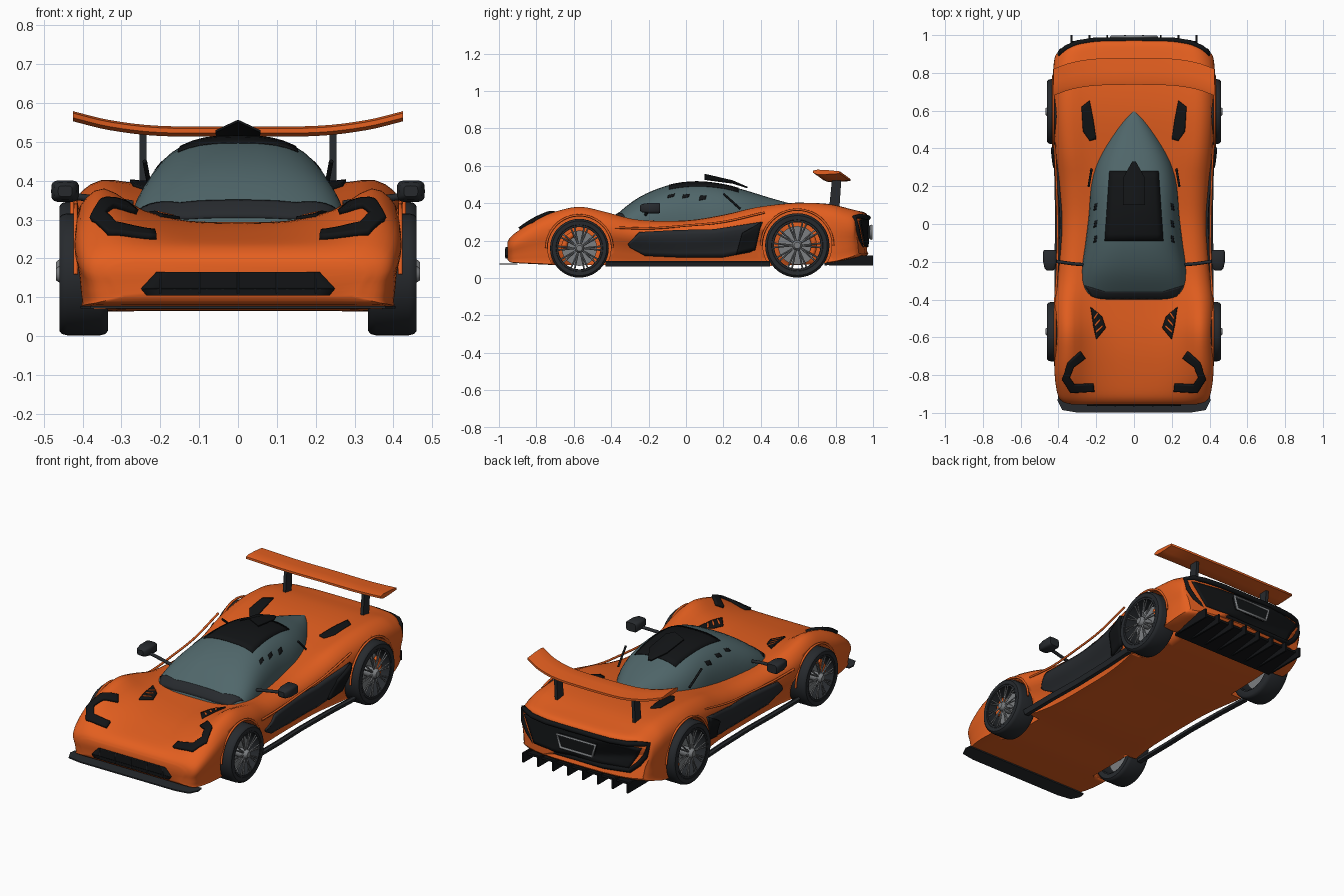
import bpy, math
from mathutils import Vector
from mathutils.bvhtree import BVHTree

if "Cube" in bpy.data.objects:
    bpy.data.objects.remove(bpy.data.objects["Cube"])


def material(name, rgb):
    m = bpy.data.materials.new(name)
    m.diffuse_color = (*rgb, 1)
    m.use_nodes = True
    m.node_tree.nodes["Principled BSDF"].inputs["Base Color"].default_value = m.diffuse_color
    return m


ORANGE = material("orange_paint", (0.78, 0.115, 0.014))
GLASS = material("tinted_glass", (0.08, 0.135, 0.145))
DARK = material("carbon", (0.006, 0.007, 0.008))
RUBBER = material("rubber", (0.02, 0.023, 0.027))
METAL = material("metal", (0.2, 0.21, 0.22))


def mesh(name, verts, faces, mat, angle=40):
    me = bpy.data.meshes.new(name)
    me.from_pydata([tuple(v) for v in verts], [], faces)
    ob = bpy.data.objects.new(name, me)
    bpy.context.collection.objects.link(ob)
    bpy.context.view_layer.objects.active = ob
    bpy.ops.object.mode_set(mode='EDIT')
    bpy.ops.mesh.select_all(action='SELECT')
    bpy.ops.mesh.normals_make_consistent(inside=False)
    bpy.ops.object.mode_set(mode='OBJECT')
    me.materials.append(mat)
    me.polygons.foreach_set("use_smooth", [True] * len(me.polygons))
    me.set_sharp_from_angle(angle=math.radians(angle))
    return ob


def spline(pts, n):
    P = [Vector(p) for p in pts]
    P = [2 * P[0] - P[1]] + P + [2 * P[-1] - P[-2]]
    out = []
    for a, b, c, d in zip(P, P[1:], P[2:], P[3:]):
        for i in range(n):
            t = i / n
            out.append(0.5 * (2 * b + (c - a) * t + (2 * a - 5 * b + 4 * c - d) * t * t
                              + (3 * b - a - 3 * c + d) * t ** 3))
    return out + [P[-2]]


def loft(name, rings, mat, loop=False):
    n, k = len(rings[0]), len(rings)
    faces = [(i * n + j, i * n + (j + 1) % n, (i + 1) % k * n + (j + 1) % n, (i + 1) % k * n + j)
             for i in range(k if loop else k - 1) for j in range(n)]
    if not loop:
        faces += [tuple(range(n)), tuple(range((k - 1) * n, k * n))]
    return mesh(name, [v for r in rings for v in r], faces, mat)


def prism(name, outline, a, b, axis, mat):
    place = {'x': lambda u, v, t: (t, u, v), 'y': lambda u, v, t: (u, t, v), 'z': lambda u, v, t: (u, v, t)}[axis]
    return loft(name, [[place(u, v, t) for u, v in outline] for t in (a, b)], mat)


def lathe(name, profile, y, z, mat, seg=40):
    return loft(name, [[(x, y + r * math.cos(i * math.tau / seg), z + r * math.sin(i * math.tau / seg))
                        for x, r in profile] for i in range(seg)], mat, loop=True)


def tube(name, paths, r, mat, cyclic=False, res=2):
    cu = bpy.data.curves.new(name, 'CURVE')
    cu.dimensions, cu.bevel_depth, cu.bevel_resolution, cu.use_fill_caps = '3D', r, res, True
    for path in paths:
        sp = cu.splines.new('POLY')
        sp.points.add(len(path) - 1)
        for p, q in zip(sp.points, path):
            p.co = (*q, 1)
        sp.use_cyclic_u = cyclic
    tmp = bpy.data.objects.new(name + "_path", cu)
    me = bpy.data.meshes.new_from_object(tmp)
    bpy.data.objects.remove(tmp)
    me.materials.clear()
    me.materials.append(mat)
    bpy.context.collection.objects.link(bpy.data.objects.new(name, me))


def patch(name, rail_a, rail_b, tree, d, mat, off=0.002, thick=0.012, n=6):
    """Panel between two rails, draped on a surface along direction d."""
    d = Vector(d)
    sub = lambda r: [Vector(a).lerp(Vector(b), i / n) for a, b in zip(r, r[1:]) for i in range(n)] + [Vector(r[-1])]
    A, B = sub(rail_a), sub(rail_b)
    verts, ok = [], []
    for a, b in zip(A, B):
        for i in range(n + 1):
            p = a.lerp(b, i / n)
            hit = tree.ray_cast(p - d * 2, d)[0]
            ok.append(hit is not None)
            verts.append((hit or p) - d * off)
    w = n + 1
    faces = [(i * w + j, i * w + j + 1, i * w + w + j + 1, i * w + w + j) for i in range(len(A) - 1) for j in range(n)]
    ob = mesh(name, verts, [f for f in faces if all(ok[v] for v in f)], mat)
    m = ob.modifiers.new("thickness", 'SOLIDIFY')
    m.thickness, m.offset = thick, 0


def tree_of(ob):
    bpy.context.view_layer.update()
    return BVHTree.FromObject(ob, bpy.context.evaluated_depsgraph_get())


# Body shell: stations of y, floor z, sill width, shoulder width, fender z, centre z
stations = [(-.955, .10, .30, .33, .19, .19), (-.94, .085, .36, .38, .215, .215), (-.90, .08, .385, .405, .25, .238),
            (-.80, .075, .40, .42, .315, .26), (-.68, .07, .40, .42, .36, .28), (-.56, .07, .40, .42, .38, .29),
            (-.42, .07, .37, .42, .35, .293), (-.25, .065, .345, .40, .31, .295), (0, .065, .34, .385, .305, .305),
            (.2, .065, .345, .395, .335, .335), (.38, .065, .37, .415, .378, .36), (.58, .07, .41, .43, .40, .385),
            (.75, .08, .42, .43, .395, .385), (.88, .10, .41, .425, .37, .365), (.955, .115, .395, .415, .35, .35),
            (.975, .13, .375, .40, .325, .325)]
rings = []
for y, zb, wl, w, zf, zc in spline(stations, 4):
    h, c = zf - zb, zf - zc
    half = spline([(0, zb), (wl * .6, zb), (wl * .97, zb), (wl, zb + .07 * h), (wl + (w - wl) * .4, zb + .35 * h),
                   (w, zb + .62 * h), (w * .965, zb + .86 * h), (w * .82, zf), (w * .58, zc + .38 * c),
                   (w * .3, zc + .06 * c), (0, zc)], 3)
    # The tail curves forward towards its corners
    sweep = lambda x: y - .07 * min(1, max(0, (y - .8) / .18)) * min(1, abs(x) / .4) ** 4
    rings.append([(x, sweep(x), z) for x, z in half] + [(-x, sweep(x), z) for x, z in half[-2:0:-1]])
body = loft("body_shell", rings, ORANGE)

# Wheel arches cut out of the body
WHEELS = [("front", -.57, .157), ("rear", .595, .172)]
for end, y, r in WHEELS:
    for s in (1, -1):
        cut = prism("arch_cutter", [(y + (r + .012) * math.cos(i * math.tau / 40), r + .003 + (r + .012) * math.sin(i * math.tau / 40))
                                    for i in range(40)], s * .31, s * .6, 'x', DARK)
        cut.hide_render = True
        m = body.modifiers.new("arch", 'BOOLEAN')
        m.operation, m.object, m.solver = 'DIFFERENCE', cut, 'EXACT'
        bpy.context.view_layer.objects.active = body
        bpy.ops.object.modifier_apply(modifier=m.name)
        bpy.data.objects.remove(cut)

# Glass canopy, teardrop in plan
rings = []
for y, w, zt in spline([(-.40, .23, .30), (-.37, .27, .34), (-.25, .278, .432), (-.1, .258, .494), (.05, .24, .515),
                        (.2, .23, .50), (.33, .20, .465), (.46, .135, .425), (.55, .075, .40), (.6, .02, .385)], 4):
    ring = []
    for i in range(25):
        a = math.pi * i / 24
        c, sn = math.cos(a), max(0, math.sin(a))
        ring.append((w * math.copysign(abs(c) ** .72, c), y, .26 + (zt - .26) * sn ** .75))
    rings.append(ring)
canopy = loft("canopy", rings, GLASS)
body_tree, glass_tree = tree_of(body), tree_of(canopy)
DOWN, BACK, FWD = (0, 0, -1), (0, 1, 0), (0, -1, 0)

# Roof panel, scoop and windscreen cowl
patch("roof_panel", [(-.155, -.09, 0), (-.13, .28, 0)], [(.155, -.09, 0), (.13, .28, 0)], glass_tree, DOWN, DARK, .001, .003, 10)
loft("roof_scoop", [[(-w, y, b - .006), (-w, y, b), (0, y, t), (w, y, b), (w, y, b - .006), (0, y, t - .006)]
                    for y, w, b, t in ((.1, .058, .53, .557), (.25, .055, .51, .522), (.33, .01, .485, .487))], DARK)
patch("windscreen_cowl", [(-.262, -.325, 0), (-.15, -.36, 0), (.15, -.36, 0), (.262, -.325, 0)],
      [(-.22, -.392, 0), (-.13, -.398, 0), (.13, -.398, 0), (.22, -.392, 0)], glass_tree, DOWN, RUBBER, .001, .004)

# Front grille and splitter
for name, a, za, b, zb in (("front_grille", .21, .165, .25, .122), ("front_grille_lower", .25, .122, .235, .104)):
    patch(name, [(-a, 0, za), (a, 0, za)], [(-b, 0, zb), (b, 0, zb)], body_tree, BACK, DARK, .003, .012, 12)
tube("grille_bars", [[(x, -.967, .11), (x, -.964, .163)] for x in (-.2, -.1, 0, .1, .2)], .002, RUBBER)
prism("front_splitter", [(-.40, -.9), (-.405, -.935), (-.38, -.985), (-.3, -.998), (.3, -.998), (.38, -.985), (.405, -.935), (.40, -.9)],
      .071, .078, 'z', RUBBER)

# Rear grille, light frame, plate surround and diffuser
patch("rear_grille", [(-.37, 0, .305), (-.2, 0, .315), (.2, 0, .315), (.37, 0, .305)],
      [(-.29, 0, .17), (-.15, 0, .165), (.15, 0, .165), (.29, 0, .17)], body_tree, FWD, DARK, .002, .012, 8)
frame = []
for x, z in ((-.2, .322), (-.3, .325), (-.36, .33), (-.395, .325), (-.385, .26), (-.35, .21), (-.3, .165), (-.15, .155)):
    hit = body_tree.ray_cast(Vector((x, 3, z)), Vector(FWD))[0]
    frame.append((x, hit.y + .007 if hit else .89, z))
tube("rear_light_frame", [frame + [(-x, y, z) for x, y, z in frame[::-1]]], .014, DARK, True, 1)
tube("plate_surround", [[(-.12, .99, .28), (.12, .99, .28), (.1, .99, .21), (-.1, .99, .21)]], .008, METAL, True)
prism("plate_panel", [(-.12, .28), (.12, .28), (.1, .21), (-.1, .21)], .97, .988, 'y', DARK)
prism("diffuser_floor", [(.74, .066), (.97, .1), (.97, .112), (.74, .08)], -.33, .33, 'x', DARK)
for i in range(8):
    x = -.33 + i * .66 / 7
    prism("diffuser_fin", [(.76, .066), (1.0, .066), (1.0, .12), (.9, .12)], x - .005, x + .005, 'x', DARK)

# Rear wing swept and raised at the tips
half = spline([(0, .81, .524), (.2, .805, .526), (.33, .785, .541), (.425, .752, .564)], 4)
span = [Vector((-p.x, p.y, p.z)) for p in half[:0:-1]] + half
loft("rear_wing", [[(p.x, p.y + u, p.z + v) for u, v in
                    ((-.072, .010), (-.05, .015), (0, .013), (.07, .006), (.07, -.006), (0, -.01), (-.05, -.011), (-.072, -.002))]
                   for p in span], ORANGE)

for s in (1, -1):
    F = lambda pts: [(s * x, y, z) for x, y, z in pts]
    side = "right" if s > 0 else "left"
    prism(side + "_wing_strut", [(.765, .37), (.82, .37), (.83, .52), (.78, .52)], s * .236, s * .254, 'x', RUBBER)

    # C-shaped headlight draped over the nose
    patch(side + "_headlight", F([(.26, -.71, 0), (.32, -.755, 0), (.342, -.81, 0), (.315, -.85, 0), (.215, -.845, 0)]),
          F([(.285, -.675, 0), (.352, -.735, 0), (.378, -.82, 0), (.335, -.89, 0), (.21, -.885, 0)]), body_tree, DOWN, DARK, .005, .02)

    # Hood louvres and rear deck vents
    patch(side + "_hood_vent", F([(.15, -.55, 0), (.17, -.49, 0), (.23, -.44, 0)]),
          F([(.2, -.61, 0), (.215, -.54, 0), (.225, -.47, 0)]), body_tree, DOWN, DARK)
    for k in range(3):
        y = -.565 + k * .035
        patch(side + "_hood_slat", F([(.165 + k * .012, y + .02, 0), (.2 + k * .006, y - .012, 0)]),
              F([(.168 + k * .012, y + .03, 0), (.203 + k * .006, y - .002, 0)]), body_tree, DOWN, ORANGE, .006, .008, 2)
    patch(side + "_deck_vent", F([(.2, .45, 0), (.215, .55, 0), (.235, .655, 0)]),
          F([(.235, .44, 0), (.27, .49, 0), (.278, .62, 0)]), body_tree, DOWN, DARK, .003, .01)
    for y in (-.08, .0, .09):
        patch(side + "_glass_dot", F([(.2, y - .015, 0), (.195, y + .02, 0)]), F([(.214, y - .02, 0), (.208, y + .015, 0)]),
              glass_tree, DOWN, DARK, .001, .002, 3)
    tube(side + "_canopy_fin", [F([(.225, .29, .37), (.24, .2, .45)])], .006, DARK)

    # Side intake panel, flying blade and sill
    patch(side + "_side_panel", F([(0, -.31, .18), (0, -.25, .245), (0, -.05, .255), (0, .15, .26), (0, .41, .30)]),
          F([(0, -.30, .165), (0, -.22, .12), (0, -.05, .112), (0, .2, .112), (0, .35, .14)]), body_tree, (-s, 0, 0), RUBBER, .005)
    patch(side + "_intake", F([(0, .30, .24), (0, .405, .30)]), F([(0, .27, .13), (0, .37, .15)]), body_tree, (-s, 0, 0), DARK, .014, .02)
    tube(side + "_side_blade", [spline(F([(.415, -.38, .27), (.405, -.2, .265), (.405, 0, .28), (.41, .2, .30), (.42, .42, .35)]), 5)], .006, ORANGE)
    loft(side + "_sill", [[(s * (x - .025), y, .062), (s * (x - .025), y, .078), (s * x, y, .092), (s * (x + .012), y, .085), (s * x, y, .06)]
                          for x, y in ((.41, -.43), (.41, -.2), (.405, .0), (.41, .25), (.42, .45))], RUBBER)

    # Door mirror
    soft = lambda v: math.copysign(abs(v) ** .5, v)
    loft(side + "_mirror", [[(s * .445 + a * .036 * soft(math.cos(i * math.tau / 20)), y, .373 + a * .028 * soft(math.sin(i * math.tau / 20)))
                             for i in range(20)] for y, a in ((-.245, .5), (-.235, .8), (-.2, 1), (-.145, 1), (-.138, .85))], RUBBER)
    tube(side + "_mirror_stalk", [F([(.27, -.215, .34), (.33, -.21, .35), (.43, -.195, .36)])], .009, RUBBER)

    # Wheels: tyre, rim, disc, spokes, hub, caliper and arch lip
    for end, y, r in WHEELS:
        z = r + .002
        n = f"{end}_{side}_"
        at = lambda x, rad, a: (s * x, y + rad * math.cos(a), z + rad * math.sin(a))
        lathe(n + "tyre", [(s * x, r * k) for x, k in ((.335, .76), (.335, .93), (.342, .98), (.355, 1), (.44, 1), (.453, .98),
                                                       (.46, .93), (.458, .8), (.45, .76))], y, z, RUBBER)
        lathe(n + "rim", [(s * x, r * k) for x, k in ((.34, .72), (.34, .77), (.457, .79), (.457, .73))], y, z, RUBBER)
        lathe(n + "brake_disc", [(s * x, r * k) for x, k in ((.385, .05), (.385, .6), (.395, .6), (.395, .05))], y, z, METAL)
        tube(n + "spokes", [[at(.448, r * .12, i * math.tau / 10), at(.45, r * .76, i * math.tau / 10 + d)]
                            for i in range(10) for d in (-.09, .09)], .0045, METAL, res=0)
        lathe(n + "hub", [(s * x, r * k) for x, k in ((.38, .001), (.38, .16), (.455, .16), (.468, .1), (.468, .001))], y, z, METAL, 20)
        tube(n + "caliper", [[at(.41, r * .52, a * .2 + (2.6 if end == "front" else 0)) for a in range(-3, 4)]], .016, ORANGE)
        tube(n + "arch_lip", [[at(.418 if end == "front" else .427, r + .02, math.radians(a)) for a in range(0, 181, 10)]], .006, ORANGE)
